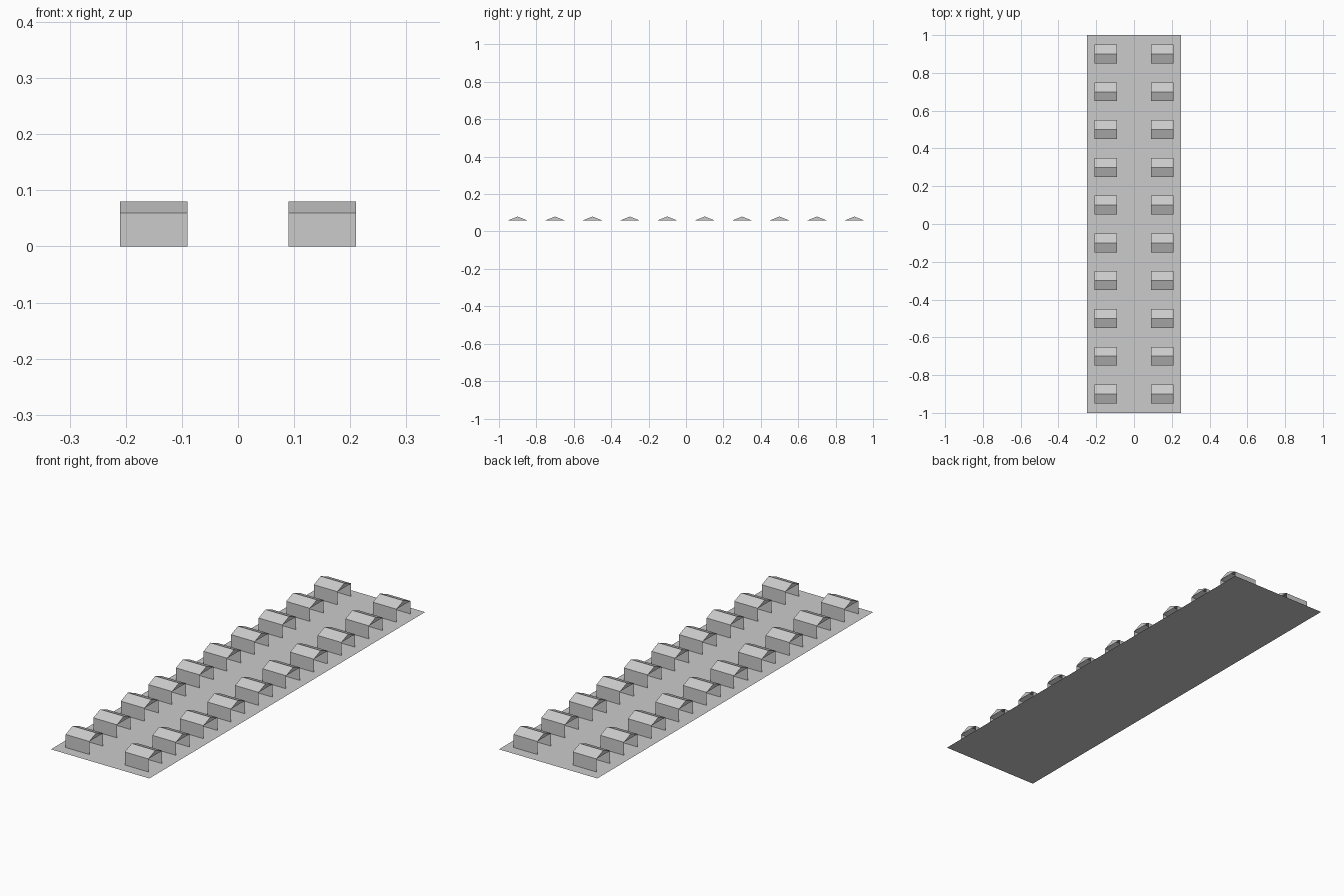
import bpy

if "Cube" in bpy.data.objects:
    bpy.data.objects.remove(bpy.data.objects["Cube"])

W, D, WALL, RIDGE = 0.06, 0.05, 0.06, 0.08   # half length, half depth, heights


def make_object(name, verts, faces, location=(0, 0, 0)):
    mesh = bpy.data.meshes.new(name)
    mesh.from_pydata(verts, [], faces)
    mesh.update()
    obj = bpy.data.objects.new(name, mesh)
    obj.location = location
    bpy.context.collection.objects.link(obj)
    return obj


# flat ground sheet
make_object("ground_plate",
            [(-0.25, -1, 0), (0.25, -1, 0), (0.25, 1, 0), (-0.25, 1, 0)],
            [(0, 1, 2, 3)])

# house shell: profile in y/z, extruded along x, open below the gables
profile = [(-D, 0), (-D, WALL), (0, RIDGE), (D, WALL), (D, 0)]
verts = [(x, y, z) for x in (-W, W) for y, z in profile]
faces = [(i, i + 5, i + 6, i + 1) for i in range(4)]   # walls and roof slopes
faces += [(1, 2, 3), (6, 8, 7)]                        # gables

# two rows of ten houses
for side, x in (("left", -0.15), ("right", 0.15)):
    for i in range(10):
        make_object(f"house_{side}_{i + 1}", verts, faces, (x, -0.9 + 0.2 * i, 0))
